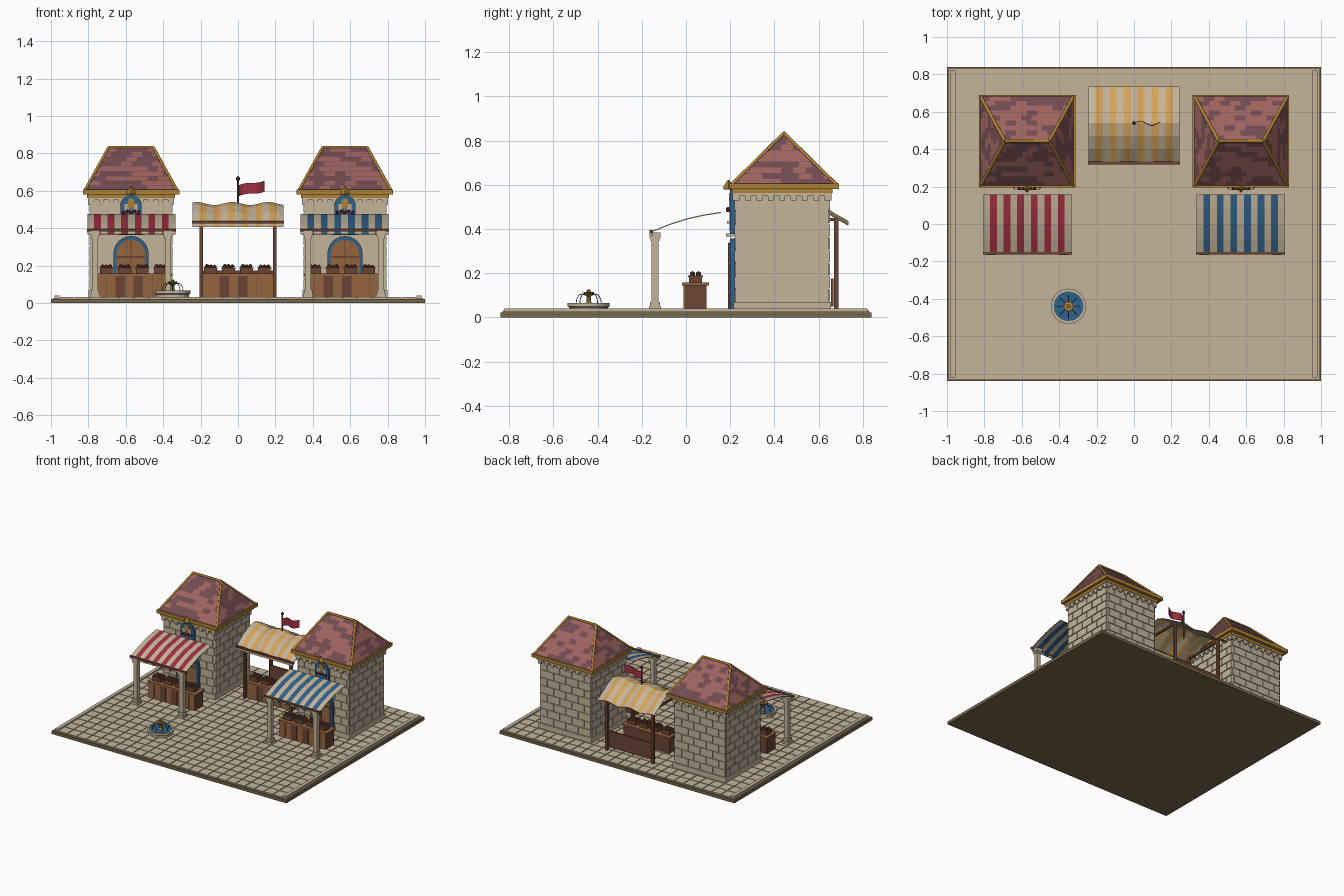
import bpy, bmesh, math, random
from mathutils import Vector, Matrix

random.seed(4)
if "Cube" in bpy.data.objects:
    bpy.data.objects.remove(bpy.data.objects["Cube"])

COLOURS = dict(stone=(.56, .46, .33), roof_light=(.34, .125, .115), roof_dark=(.165, .07, .08),
               gold=(.42, .22, .035), yellow=(.66, .36, .1), red=(.35, .03, .05),
               blue=(.03, .12, .25), wood=(.3, .13, .05), dark_wood=(.15, .06, .035),
               slab=(.19, .14, .07))
MATS = {}
for key, rgb in COLOURS.items():
    m = bpy.data.materials.new(key)
    m.use_nodes = True
    m.diffuse_color = (*rgb, 1)
    m.node_tree.nodes["Principled BSDF"].inputs["Base Color"].default_value = (*rgb, 1)
    MATS[key] = m


def finish(name, bm, *mats, smooth=False):
    bmesh.ops.recalc_face_normals(bm, faces=bm.faces)
    mesh = bpy.data.meshes.new(name)
    bm.to_mesh(mesh)
    bm.free()
    ob = bpy.data.objects.new(name, mesh)
    bpy.context.collection.objects.link(ob)
    for key in mats:
        mesh.materials.append(MATS[key])
    for p in mesh.polygons:
        p.use_smooth = smooth
    return ob


def add_box(bm, x0, x1, y0, y1, z0, z1, mat=0):
    mx = Matrix.Translation(((x0 + x1) / 2, (y0 + y1) / 2, (z0 + z1) / 2)) @ \
        Matrix.Diagonal((x1 - x0, y1 - y0, z1 - z0, 1))
    for v in bmesh.ops.create_cube(bm, size=1, matrix=mx)["verts"]:
        for f in v.link_faces:
            f.material_index = mat


def box(name, mat, *dims):
    bm = bmesh.new()
    add_box(bm, *dims)
    return finish(name, bm, mat)


def lathe(name, mat, x, y, profile, sides=16):
    bm = bmesh.new()
    rings = [[bm.verts.new((x + r * math.cos(math.tau * i / sides), y + r * math.sin(math.tau * i / sides), z))
              for i in range(sides)] for r, z in profile]
    for a, b in zip(rings, rings[1:]):
        for i in range(sides):
            j = (i + 1) % sides
            bm.faces.new((a[i], a[j], b[j], b[i]))
    bm.faces.new(rings[0])
    bm.faces.new(rings[-1])
    return finish(name, bm, mat)


def tube(name, mat, paths, radius):
    cu = bpy.data.curves.new(name, "CURVE")
    cu.dimensions = "3D"
    cu.bevel_depth, cu.bevel_resolution, cu.use_fill_caps = radius, 1, True
    for pts in paths:
        s = cu.splines.new("POLY")
        s.points.add(len(pts) - 1)
        for p, co in zip(s.points, pts):
            p.co = (*co, 1)
    ob = bpy.data.objects.new(name, cu)
    bpy.context.collection.objects.link(ob)
    cu.materials.append(MATS[mat])


def arch(name, mat, x, y0, y1, half, z0, top):
    bm = bmesh.new()
    pts = [(x - half, z0), (x + half, z0)]
    pts += [(x + half * math.cos(a * math.pi / 12), top - half + half * math.sin(a * math.pi / 12)) for a in range(13)]
    f = bm.faces.new([bm.verts.new((px, y0, pz)) for px, pz in pts])
    ext = bmesh.ops.extrude_face_region(bm, geom=[f])["geom"]
    bmesh.ops.translate(bm, vec=(0, y1 - y0, 0), verts=[g for g in ext if isinstance(g, bmesh.types.BMVert)])
    return finish(name, bm, mat)


# Ground slab, paving and kerbs
box("ground_slab", "slab", -1, 1, -.84, .84, 0, .022)
box("paving_bed", "stone", -.99, .99, -.83, .83, .02, .026)
bm = bmesh.new()
for i in range(24):
    for j in range(20):
        x, y = -.955 + i * 1.91 / 24, -.83 + j * .083
        add_box(bm, x + .003, x + .0766, y + .003, y + .08, .024, .031)
for s in (-1, 1):
    add_box(bm, s * .968 - .013, s * .968 + .013, -.82, .82, .02, .04)
finish("paving_tiles", bm, "stone")

WY, HX, HY = .435, .217, .21   # wall centre and half sizes


def bricks(x):
    bm = bmesh.new()
    for side in range(4):
        along, out = (HX, HY) if side % 2 == 0 else (HY, HX)
        for r in range(8):
            z = .07 + r * .059
            u = -along - (.05 if (r + side) % 2 else 0)
            while u < along - .01:
                a, b = max(u, -along) + .003, min(u + .105, along) - .003
                if b - a > .012:
                    lo, hi = out - .003, out + .006
                    d = [(a, b, -hi, -lo), (lo, hi, a, b), (a, b, lo, hi), (-hi, -lo, a, b)][side]
                    add_box(bm, x + d[0], x + d[1], WY + d[2], WY + d[3], z + .003, z + .056)
                u += .105
    finish("wall_bricks", bm, "stone")


def roof(x):
    cy, ex, ey, ze, zr, rx = .443, .248, .238, .598, .832, .118
    P = lambda a, b, z: Vector((x + a, cy + b, z))
    A, B, C, D = P(-ex, -ey, ze), P(ex, -ey, ze), P(ex, ey, ze), P(-ex, ey, ze)
    L, R = P(-rx, 0, zr), P(rx, 0, zr)
    # Solid core
    bm = bmesh.new()
    bmesh.ops.convex_hull(bm, input=[bm.verts.new(p) for p in (A, B, C, D, L, R)])
    finish("roof_core", bm, "roof_dark")
    # Overlapping shingles in two tones
    bm = bmesh.new()
    rows = 9
    for a, b, c, d in ((A, B, R, L), (B, C, R, R), (C, D, L, R), (D, A, L, L)):
        along = (b - a).normalized()
        n = (b - a).cross(d - a).normalized()
        for r in range(rows):
            t0, t1 = r / rows, (r + 1) / rows
            ends = [(a.lerp(d, t), b.lerp(c, t)) for t in (t0, t1)]
            w, u = (b - a).length, -.03 * (r % 2)
            while u < w:
                quad = []
                for k, (p, q) in enumerate(ends):
                    lo, hi = (p - a).dot(along), (q - a).dot(along)
                    for e in (u, u + .056):
                        quad.append(p + along * (min(max(e, lo), hi) - lo) + n * (.006 if k == 0 else .002))
                if (quad[1] - quad[0]).length > .004:
                    if (quad[3] - quad[2]).length < .0005:
                        quad.pop()
                        order = quad
                    else:
                        order = [quad[0], quad[1], quad[3], quad[2]]
                    f = bm.faces.new([bm.verts.new(v) for v in order])
                    f.material_index = int(random.random() < .5)
                u += .056
    finish("roof_shingles", bm, "roof_light", "roof_dark")
    # Gold ridge, hip and eave trim
    tube("roof_trim", "gold", [(L, R), (A, L), (D, L), (B, R), (C, R)], .009)
    bm = bmesh.new()
    for s in (-1, 1):
        add_box(bm, x - .258, x + .258, cy + s * .24 - .008, cy + s * .24 + .008, .58, .606)
        add_box(bm, x + s * .25 - .008, x + s * .25 + .008, cy - .248, cy + .248, .58, .606)
    add_box(bm, x - .235, x + .235, WY - .228, WY + .228, .562, .584)
    add_box(bm, x - .25, x + .25, cy - .24, cy + .24, .582, .598)
    finish("eave_trim", bm, "gold")


def tower(x):
    box("wall_core", "stone", x - HX, x + HX, WY - HY, WY + HY, .02, .575)
    bricks(x)
    # Plinth, cornice and dentils
    bm = bmesh.new()
    add_box(bm, x - HX - .01, x + HX + .01, WY - HY - .01, WY + HY + .01, .025, .07)
    add_box(bm, x - HX - .014, x + HX + .014, WY - HY - .014, WY + HY + .014, .55, .565)
    for i in range(9):
        t = (i - 4) / 4
        for s in (-1, 1):
            u, v = x + t * (HX - .005), WY + s * (HY + .006)
            add_box(bm, u - .013, u + .013, v - .008, v + .008, .528, .552)
            u, v = x + s * (HX + .006), WY + t * (HY - .005)
            add_box(bm, u - .008, u + .008, v - .013, v + .013, .528, .552)
    finish("cornice", bm, "stone")
    roof(x)
    # Arched door
    arch("door_frame", "blue", x, .199, .23, .094, .03, .358)
    arch("door", "wood", x, .194, .2, .077, .03, .338)
    bm = bmesh.new()
    add_box(bm, x - .003, x + .003, .19, .196, .03, .337)
    for z in (.11, .24):
        add_box(bm, x - .076, x + .076, .191, .196, z, z + .012)
    finish("door_bands", bm, "dark_wood")
    # Arched window with sills, flowers and crest
    arch("window_frame", "blue", x, .2, .23, .057, .38, .578)
    arch("window_crest", "gold", x, .194, .202, .018, .51, .56)
    box("window_bar", "gold", x - .004, x + .004, .196, .202, .39, .52)
    bm = bmesh.new()
    add_box(bm, x - .066, x + .066, .182, .22, .365, .38)
    add_box(bm, x - .05, x + .05, .185, .215, .425, .437)
    add_box(bm, x - .035, x - .012, .195, .201, .485, .53)
    add_box(bm, x + .012, x + .035, .195, .201, .485, .53)
    finish("window_sills", bm, "stone")
    bm = bmesh.new()
    for i in range(5):
        bmesh.ops.create_icosphere(bm, subdivisions=1, radius=.01,
                                   matrix=Matrix.Translation((x - .04 + i * .02, .19, .485 + .006 * (i % 2))))
    finish("window_flowers", bm, "red")
    lathe("roof_crest", "gold", x, .192, [(.022, .578), (.024, .59), (.004, .622)], 4)


def awning(name, x, width, profile, colour, drop, wave=0):
    # Striped cloth with a front valance
    bm = bmesh.new()
    pts = [(profile[0][0] - .002, profile[0][1] - drop)] + profile
    cols, mid = 39, len(pts) // 2
    grid = []
    for i in range(cols + 1):
        u = x - width / 2 + width * i / cols
        grid.append([bm.verts.new((u, y, z + (wave * math.cos((u + .03) * 33) if k > 1 else 0)))
                     for k, (y, z) in enumerate(pts)])
    for i in range(cols):
        for k in range(len(pts) - 1):
            f = bm.faces.new((grid[i][k], grid[i + 1][k], grid[i + 1][k + 1], grid[i][k + 1]))
            f.material_index = (i // 3) % 2
    ob = finish(name, bm, "stone", colour)
    mod = ob.modifiers.new("thickness", "SOLIDIFY")
    mod.thickness = .005
    y, z = profile[0]
    box(name + "_rail", "dark_wood", x - width / 2 - .003, x + width / 2 + .003, y - .009, y + .006, z - .008, z + .006)


def counter(x, y):
    box("counter_body", "dark_wood", x - .196, x + .196, y - .048, y + .05, .03, .146)
    box("counter_top", "wood", x - .203, x + .203, y - .06, y + .06, .145, .157)
    bm = bmesh.new()
    for i in range(8):
        u = x - .196 + i * .049
        add_box(bm, u + .001, u + .048, y - .055, y - .047, .032, .145, int(i in (2, 4)))
    finish("counter_planks", bm, "wood", "dark_wood")
    # Crates of goods
    bm = bmesh.new()
    for i in range(4):
        u = x - .147 + i * .096
        add_box(bm, u - .034, u + .034, y - .03, y + .03, .157, .187)
        add_box(bm, u - .037, u + .037, y - .033, y + .033, .182, .19)
        for j in range(6):
            bmesh.ops.create_icosphere(bm, subdivisions=1, radius=.013, matrix=Matrix.Translation(
                (u - .02 + .02 * (j % 3), y - .014 + .028 * (j // 3), .19 + random.random() * .007)))
    finish("goods_crates", bm, "dark_wood")


for s, colour in ((-1, "red"), (1, "blue")):
    tower(s * .572)
    awning(colour + "_awning", s * .57, .47,
           [(-.155, .39), (-.08, .421), (0, .447), (.08, .465), (.157, .477)], colour, .022)
    counter(s * .557, .043)
    # Stone columns under the awning
    for dx in (-.195, .195):
        bm = bmesh.new()
        for half, z0, z1 in ((.027, .03, .05), (.022, .05, .07), (.016, .07, .35), (.02, .345, .36), (.024, .36, .385)):
            cx = s * .57 + dx
            add_box(bm, cx - half, cx + half, -.14 - half, -.14 + half, z0, z1)
        finish("awning_column", bm, "stone")

# Central market stall
awning("yellow_awning", 0, .485, [(.328, .432), (.4, .482), (.47, .517), (.54, .532), (.6, .51), (.67, .465), (.735, .428)],
       "yellow", .026, .008)
counter(0, .43)
for x in (-.197, .197):
    for y, top in ((.365, .45), (.68, .455)):
        box("stall_post", "dark_wood", x - .01, x + .01, y - .01, y + .01, .03, top)
    box("stall_brace", "dark_wood", x - .007, x + .007, .365, .68, .435, .45)
box("stall_back_panel", "dark_wood", -.19, .19, .655, .667, .05, .175)

# Flag on its pole
lathe("flag_pole", "dark_wood", 0, .54, [(.005, .45), (.005, .655), (.011, .66), (.011, .668), (.003, .678)], 8)
bm = bmesh.new()
cols = []
for i in range(11):
    t = i / 10
    y, z = .54 + .012 * math.sin(t * 7), .572 + .024 * t + .004 * math.sin(t * 6)
    cols.append((bm.verts.new((.003 + .137 * t, y, z)), bm.verts.new((.003 + .137 * t, y, z + .058))))
for a, b in zip(cols, cols[1:]):
    bm.faces.new((a[0], b[0], b[1], a[1]))
finish("flag", bm, "red").modifiers.new("thickness", "SOLIDIFY").thickness = .004

# Fountain with basin, water, pedestal and jets
FX, FY = -.35, -.44
lathe("fountain_basin", "stone", FX, FY, [(.088, .025), (.088, .045), (.095, .05), (.095, .066), (.08, .066), (.08, .055)], 16)
lathe("fountain_water", "blue", FX, FY, [(.081, .05), (.081, .06)], 16)
lathe("fountain_pedestal", "gold", FX, FY, [(.022, .055), (.012, .07), (.01, .095), (.026, .11), (.026, .114),
                                            (.01, .114), (.009, .126)], 10)
jets = []
for k in range(8):
    a = k * math.tau / 8
    jets.append([(FX + r * math.cos(a), FY + r * math.sin(a), z)
                 for r, z in ((.015, .1), (.03, .107), (.045, .1), (.054, .082), (.058, .06))])
tube("fountain_jets", "blue", jets, .002)
